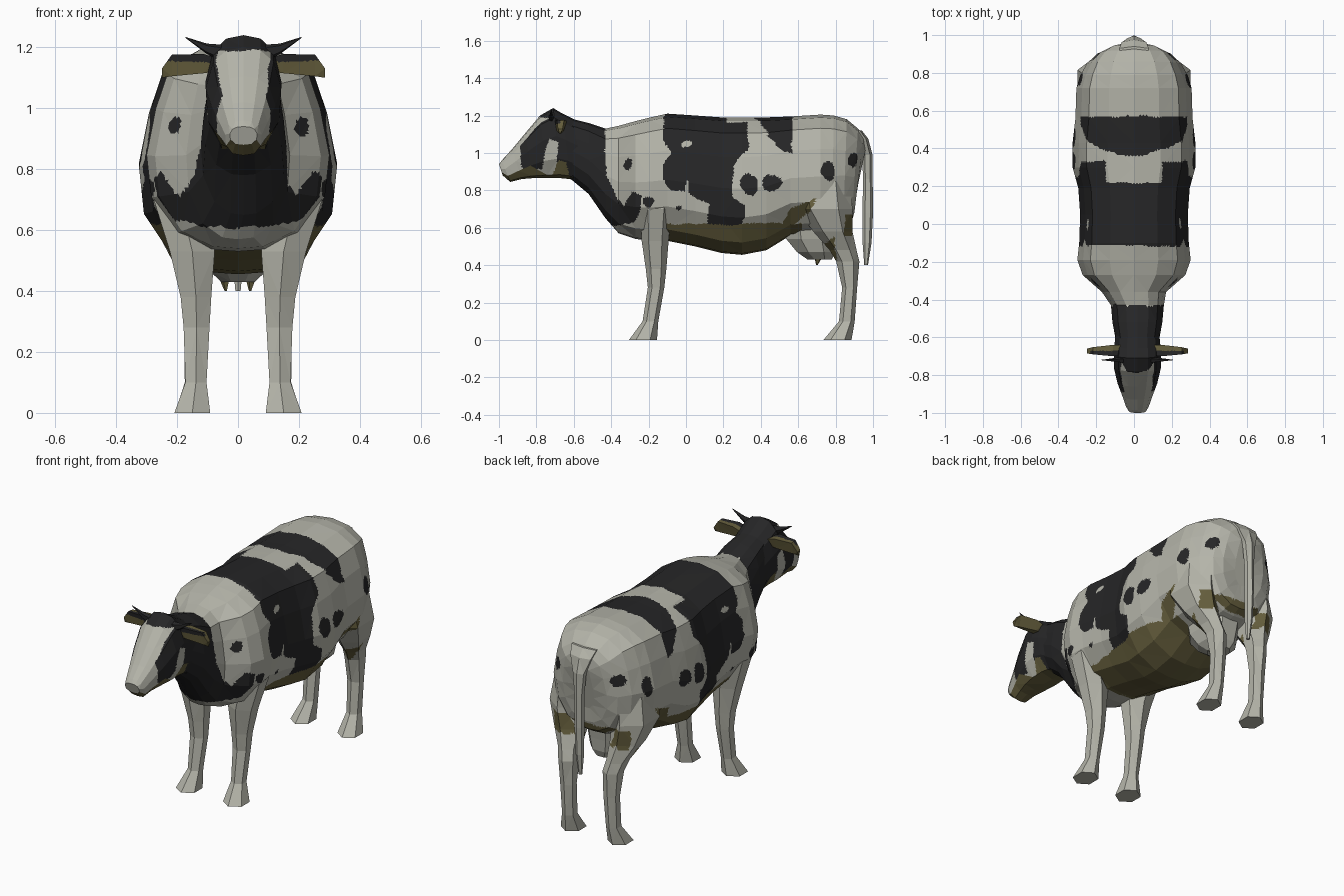
import bpy, bmesh, math
from mathutils import Vector, noise

def material(name, rgb):
    m = bpy.data.materials.new(name)
    m.diffuse_color = (*rgb, 1)
    return m

MATS = [material("cream_white", (0.46, 0.46, 0.40)),
        material("soft_black", (0.019, 0.019, 0.020)),
        material("olive_brown", (0.130, 0.112, 0.046))]
WHITE, BLACK, OLIVE = range(3)
HEAD_X = .018  # the head sits slightly off centre

def inside(p, poly):
    hit = False
    for (a, b), (c, d) in zip(poly, poly[1:] + poly[:1]):
        if (b > p[1]) != (d > p[1]) and p[0] < (c - a) * (p[1] - b) / (d - b) + a:
            hit = not hit
    return hit

# coat patches, drawn in side view (y, z)
PATCHES = [
    [(-.115, 1.3), (-.115, 1.045), (-.08, 1.0), (-.12, .94), (-.125, .86), (-.08, .80),
     (-.01, .80), (.0, .87), (.02, .78), (.06, .75), (.12, .73), (.11, .60), (.30, .59),
     (.32, .72), (.25, .76), (.25, .93), (.33, 1.02), (.33, 1.3)],
    [(.38, 1.3), (.57, 1.3), (.57, 1.0), (.52, 1.01), (.40, 1.14)],
    [(-1, 1.4), (-.43, 1.4), (-.43, .88), (-.37, .76), (-.33, .71), (-.29, .79),
     (-.23, .77), (-.25, .70), (-.27, .63), (-.38, .61), (-1, .61)]]
SPOTS = [(.34, .83, .045, .055), (.46, .84, .05, .045), (.76, .90, .035, .055),
         (.89, .96, .025, .035), (-.31, .94, .02, .032), (-.20, .74, .03, .03),
         (-.04, .70, .015, .015)]
STREAKS = [[(.50, .58), (.55, .70), (.70, .76), (.65, .68), (.56, .60)],
           [(.72, .50), (.79, .55), (.81, .42), (.77, .40)],
           [(.85, .67), (.92, .67), (.88, .56), (.85, .56)]]

def coat(c, n):
    w = noise.noise_vector(c * 14) * .012
    x, y, z = abs(c.x), c.y + w.y, c.z + w.z
    if n.z < -.35 and z < .62 and -.12 < y < .62:
        return OLIVE
    if any(inside((y, z), s) for s in STREAKS):
        return OLIVE
    if z > 1.1 and .33 < y < .57 and x < .26:
        return BLACK if y > .36 + 1.3 * x * x else WHITE
    if x < .15 and z > 1.12 and .22 < y < .36:
        return WHITE
    if ((y - 0) / .03) ** 2 + ((z - 1.045) / .014) ** 2 < 1:
        return WHITE
    if any(inside((y, z), p) for p in PATCHES):
        return BLACK
    if x > .12 and any(((y - a) / r) ** 2 + ((z - b) / s) ** 2 < 1 for a, b, r, s in SPOTS):
        return BLACK
    return WHITE

CHEEK = [(-.77, .85), (-.76, 1.0), (-.73, 1.08), (-.69, 1.06), (-.69, .87)]
THROAT = [(-.72, .84), (-.71, .90), (-.68, .96), (-.64, .95), (-.62, .84)]

def face_coat(c, n):
    w = noise.noise_vector(c * 14) * .01
    x, y, z = abs(c.x - HEAD_X) + w.x, c.y + w.y, c.z + w.z
    if n.z < -.55 or inside((y, z), THROAT):
        return OLIVE
    if y < -.885 or inside((y, z), CHEEK) or (y < -.72 and z < .91):
        return WHITE
    if y < -.72 and z < 1.19 and x < .06 + .025 * min(1, abs(z - 1.02) * 12):
        return WHITE
    return BLACK

def build(name, rings, rule, fine=None):
    """Skin rings of points, facet into triangles, then cut finely for the coat colours."""
    bm = bmesh.new()
    loops = [[bm.verts.new(p) for p in r] for r in rings]
    n = len(loops[0])
    for a, b in zip(loops, loops[1:]):
        for i in range(n):
            bm.faces.new((a[i], a[(i + 1) % n], b[(i + 1) % n], b[i]))
    bm.faces.new(loops[0])
    bm.faces.new(loops[-1])
    bmesh.ops.recalc_face_normals(bm, faces=bm.faces[:])
    bmesh.ops.triangulate(bm, faces=bm.faces[:])
    for _ in range(6 if fine else 0):
        long = [e for e in bm.edges if e.calc_length() > fine]
        if long:
            bmesh.ops.subdivide_edges(bm, edges=long, cuts=1)
            bmesh.ops.triangulate(bm, faces=[f for f in bm.faces if len(f.verts) > 3])
    bm.normal_update()
    for f in bm.faces:
        f.material_index = rule(f.calc_center_median(), f.normal)
    me = bpy.data.meshes.new(name)
    bm.to_mesh(me)
    bm.free()
    for m in MATS:
        me.materials.append(m)
    bpy.context.collection.objects.link(bpy.data.objects.new(name, me))

def slice_ring(yt, zt, yb, zb, w, half, x0=0):
    """Symmetric cross-section between a top and a bottom point."""
    full = half + [(-f, t) for f, t in half[-2:0:-1]]
    return [Vector((x0 + f * w, yb + (yt - yb) * t, zb + (zt - zb) * t)) for f, t in full]

def level_ring(x, y, z, rx, ry, n=6):
    return [Vector((x + rx * math.cos(a), y + ry * math.sin(a), z))
            for a in (2 * math.pi * (i + .5) / n for i in range(n))]

def plain(colour):
    return lambda c, n: colour

# body and neck: top y z, bottom y z, half width
TORSO = [(0, 1), (.43, .975), (.77, .885), (.9, .71), (1, .48), (.95, .27), (.68, .09),
         (.3, .01), (0, 0)]
body = [(-.64, 1.19, -.64, .88, .11), (-.52, 1.16, -.52, .78, .132),
        (-.43, 1.13, -.43, .65, .14), (-.36, 1.145, -.36, .57, .17),
        (-.27, 1.17, -.27, .54, .272), (-.19, 1.19, -.19, .53, .30),
        (-.10, 1.21, -.10, .53, .29), (.05, 1.20, .05, .50, .285),
        (.19, 1.19, .19, .465, .295), (.30, 1.19, .30, .455, .325),
        (.43, 1.19, .43, .48, .325), (.56, 1.195, .56, .56, .31),
        (.72, 1.205, .72, .57, .305), (.79, 1.20, .78, .58, .285),
        (.86, 1.18, .84, .60, .25), (.92, 1.13, .885, .63, .195),
        (.95, 1.09, .90, .68, .14), (.965, 1.04, .905, .76, .06)]
build("body", [slice_ring(*r, TORSO, HEAD_X if r[0] < -.4 else 0) for r in body], coat, .018)

# head: top y z, bottom y z, half width
SKULL = [(0, 1), (.45, .97), (.8, .86), (1, .6), (.95, .28), (.6, .05), (0, 0)]
head = [(-.58, 1.17, -.57, .84, .115), (-.66, 1.21, -.62, .86, .122),
        (-.71, 1.24, -.67, .865, .124), (-.78, 1.20, -.74, .865, .124),
        (-.86, 1.105, -.82, .865, .105), (-.93, 1.02, -.88, .86, .08),
        (-.985, .96, -.94, .845, .06), (-1.0, .94, -.98, .88, .045)]
build("head", [slice_ring(*h, SKULL, HEAD_X) for h in head], face_coat, .014)

# paired parts: x, y, z, half sizes
FRONT = [(.19, -.17, .86, .08, .08), (.19, -.16, .70, .10, .085), (.15, -.165, .53, .085, .072),
         (.138, -.16, .38, .058, .055), (.136, -.16, .28, .049, .044),
         (.138, -.19, .10, .04, .042), (.15, -.23, 0, .068, .075)]
HIND = [(.19, .72, .85, .10, .16), (.20, .74, .70, .115, .15), (.18, .785, .58, .09, .105),
        (.155, .84, .48, .058, .072), (.142, .865, .42, .054, .062), (.138, .875, .28, .045, .04),
        (.14, .86, .10, .04, .042), (.15, .81, 0, .065, .075)]
# ear: distance from head middle, top z, bottom z, front y, back y
EAR = [(.09, 1.165, 1.12, -.70, -.64), (.13, 1.178, 1.115, -.70, -.64),
       (.235, 1.176, 1.105, -.69, -.652), (.268, 1.13, 1.10, -.685, -.66)]

def ear_coat(c, n):
    front_edge = c.z > 1.152 + .04 * (abs(c.x) - .15)
    return BLACK if c.y < -.672 and front_edge else OLIVE

for side, s in (("left", 1), ("right", -1)):
    for part, data in (("front_leg", FRONT), ("hind_leg", HIND)):
        build(f"{part}_{side}", [level_ring(s * x, *r) for x, *r in data], coat, .02)
    build(f"ear_{side}", [[(HEAD_X + s * x, f, t), (HEAD_X + s * x, b, t - .004),
                           (HEAD_X + s * x, b - .015, u), (HEAD_X + s * x, f + .01, u)]
                          for x, t, u, f, b in EAR], ear_coat, .012)
    build(f"horn_{side}", [[(HEAD_X + s * x, -.72 + r * .6 * math.cos(a), z + r * math.sin(a))
                            for a in (i * math.tau / 5 for i in range(5))]
                           for x, z, r in ((.07, 1.18, .03), (.12, 1.195, .018), (.19, 1.232, .002))],
          plain(BLACK))
    build(f"teat_{side}", [level_ring(s * .045, .71, .46, .025, .03, 5),
                           level_ring(s * .04, .70, .40, .004, .004, 5)], plain(OLIVE))

# udder
build("udder", [level_ring(0, y, z, rx, ry, 8) for y, z, rx, ry in
                ((.67, .64, .15, .16), (.67, .54, .13, .145), (.695, .47, .105, .11),
                 (.715, .43, .06, .07))], plain(WHITE))

# tail, broad where it leaves the rump
build("tail", [level_ring(0, y, z, rx, ry) for y, z, rx, ry in
               ((.92, 1.12, .09, .02), (.95, 1.075, .075, .025), (.97, .99, .04, .027),
                (.972, .86, .026, .026), (.972, .68, .025, .028), (.968, .52, .022, .024),
                (.963, .40, .01, .01))], plain(WHITE))
